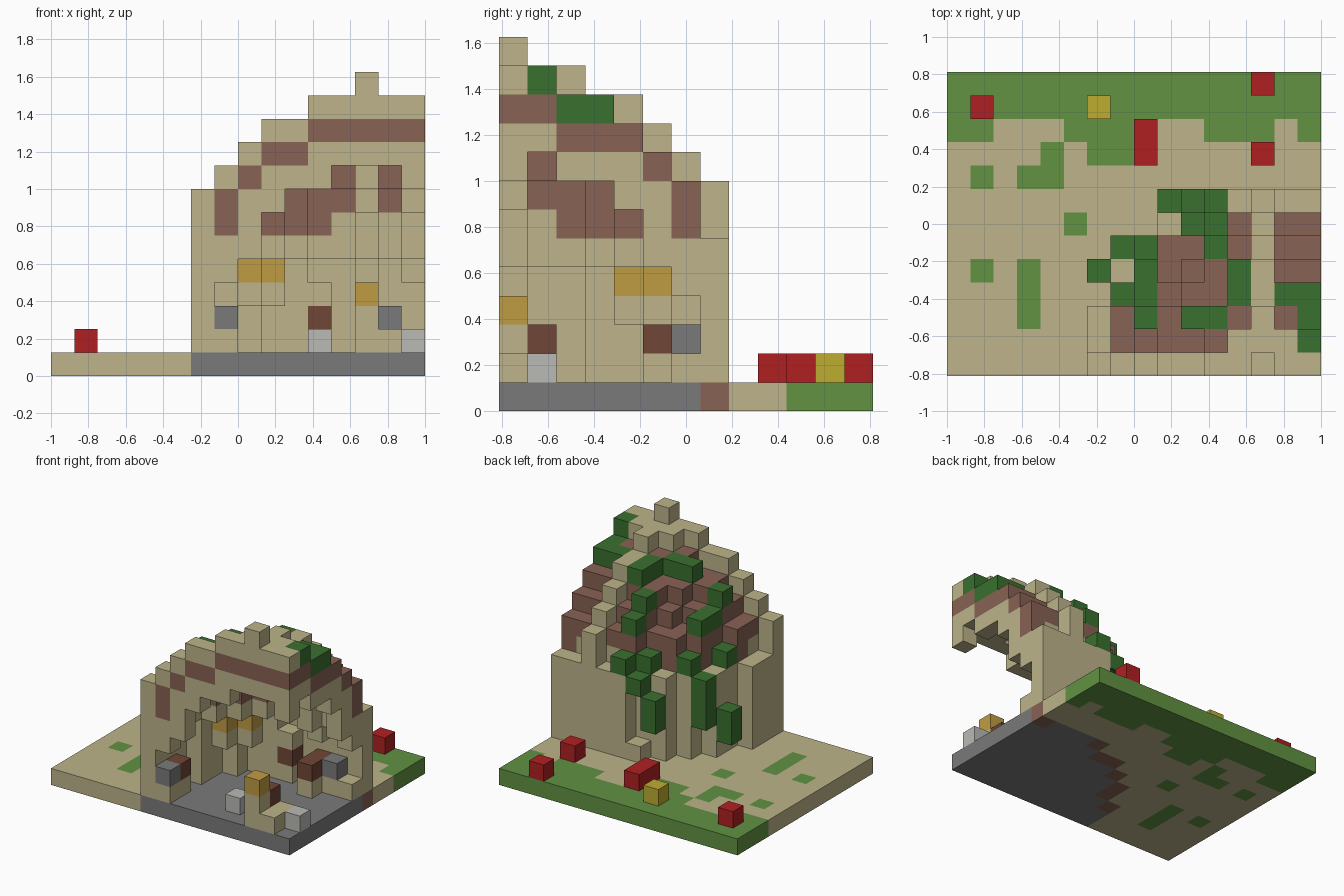
import bpy, bmesh, math
from mathutils import Vector

if "Cube" in bpy.data.objects:
    bpy.data.objects.remove(bpy.data.objects["Cube"], do_unlink=True)

S = 0.125                    # block size
NX, NY = 16, 13              # footprint in blocks
CX = 13                      # dome axis column (on row zero)


def linear(c):
    c /= 255
    return c / 12.92 if c <= 0.04 else ((c + 0.055) / 1.055) ** 2.4


PALETTE = {
    "sandstone": (189, 180, 138), "clay_brown": (136, 98, 84),
    "floor_gray": (122, 122, 122), "grass_green": (98, 146, 66),
    "ivy_green": (57, 112, 46), "flower_red": (176, 32, 34),
    "flower_yellow": (190, 172, 48), "lamp_orange": (192, 156, 68),
    "dark_wood": (112, 70, 54), "pale_stone": (186, 186, 182),
}
MATS = {}
for name, rgb in PALETTE.items():
    col = tuple(linear(c) for c in rgb) + (1,)
    mat = bpy.data.materials.new(name)
    mat.use_nodes = True
    mat.diffuse_color = col
    mat.node_tree.nodes["Principled BSDF"].inputs["Base Color"].default_value = col
    MATS[name] = mat

parts = {}                   # part name -> {cell: colour}
taken = {}                   # every filled cell -> part name


def put(part, colour, i, j, ks):
    for k in ([ks] if isinstance(ks, int) else ks):
        old = taken.get((i, j, k))
        if old:
            parts[old].pop((i, j, k))
        taken[i, j, k] = part
        parts.setdefault(part, {})[i, j, k] = colour


def radius(i, j):
    return math.hypot(i - CX, j)


# Ground slab: meadow, grass patches, paved floor and brown footing
GRASS = {10: "GG...GGGG..GGG.G", 9: "....G.GG", 8: ".G.GG",
         6: ".....G", 4: ".G.G", 3: "...G", 2: "...G"}
for i in range(NX):
    for j in range(NY):
        r = round(radius(i, j))
        row = GRASS.get(j, "").ljust(NX, ".")
        colour = "grass_green" if j > 10 or row[i] == "G" else "sandstone"
        if r < 7 or (r == 7 and j < 2):
            colour = "floor_gray"
        elif r == 7:
            colour = "clay_brown" if i < 12 or i == 15 else "floor_gray"
        put("ground", colour, i, j, 0)

# Ruined dome: brown shell, with an outer and an inner layer left on the ribs
SHELL = [10, 10, 10, 9, 9, 8, 7]
INNER_LOW = [9, 9, 9, 8, 7, 5, 4]
for i in range(NX):
    for j in range(NY):
        d = radius(i, j)
        r = round(d)
        rib = j == 0 or i == CX
        if r == 7:
            put("wall", "sandstone", i, j, range(1, 8 if rib else 6))
        if r > 6:
            continue
        low = 6 if r == 6 else SHELL[r]
        put("dome_shell", "clay_brown", i, j, range(low, SHELL[r] + 1))
        if r == 6:
            put("ring_ledge", "sandstone", i, j, 5)
        if rib or d < 1.5:
            put("outer_ribs", "sandstone", i, j, SHELL[r] + 1)
        if rib or i == NX - 1:
            bottom = INNER_LOW[r]
            if d == 2 and j == 0 or r == 4 and d < 3.8:
                bottom = 8
            put("inner_ribs", "sandstone", i, j, range(bottom, low))
put("outer_ribs", "sandstone", CX, 0, 12)
for i, j in ((12, 6), (14, 6), (7, 1)):
    put("ring_ledge", "sandstone", i, j, 6)

# Ivy growing over the shell, one block above whatever it covers
IVY = {7: [11], 6: [10, 11], 5: [8, 11], 4: [8, 12], 3: [7, 8, 12, 14, 15],
       2: [8, 10, 11, 15], 1: [15]}
for j, cols in IVY.items():
    for i in cols:
        r = round(radius(i, j))
        put("ivy", "ivy_green", i, j, 6 if r > 6 else SHELL[r] + 1)
# Ivy hanging down outside the wall
for i, j, ks in ((10, 7, 5), (9, 7, (3, 4)), (7, 5, (3, 4, 5)), (6, 4, (2, 3))):
    put("hanging_ivy", "ivy_green", i, j, ks)

# Flowers on the grass
for i, j in ((1, 11), (13, 12), (13, 9), (8, 9), (8, 10)):
    put("red_flowers", "flower_red", i, j, 1)
put("yellow_flower", "flower_yellow", 6, 11, 1)

# Low sills and benches
for i, j in ((7, 0), (7, 1), (14, 6), (15, 6), (13, 6), (13, 5), (11, 6),
             (10, 7), (13, 1), (13, 0), (14, 0), (14, 1)):
    put("benches", "sandstone", i, j, 1)
put("benches", "sandstone", 13, 0, 2)

# Furnishings
for i, j in ((7, 0), (14, 6)):
    put("stone_pots", "floor_gray", i, j, 2)
for i, j in ((7, 1), (11, 6), (13, 5), (13, 6), (13, 1)):
    put("wooden_boxes", "dark_wood", i, j, 2)
for i, j in ((11, 1), (15, 1)):
    put("pale_blocks", "pale_stone", i, j, 1)
for i, j in ((8, 4), (9, 5)):
    put("lamps", "lamp_orange", i, j, 4)
    put("lamp_brackets", "sandstone", i, j, 3)
put("lamps", "lamp_orange", 13, 0, 3)
put("lamp_brackets", "sandstone", 11, 6, 3)


# Turn each part into a mesh made of its exposed block faces
def build(name, cells):
    bm = bmesh.new()
    verts = {}
    used = sorted(set(cells.values()))
    for cell, colour in cells.items():
        for axis in range(3):
            for side in (0, 1):
                near = list(cell)
                near[axis] += 2 * side - 1
                if tuple(near) in taken:
                    continue
                u, v = (axis + 1) % 3, (axis + 2) % 3
                loop = []
                for a, b in ((0, 0), (1, 0), (1, 1), (0, 1)):
                    p = list(cell)
                    p[axis] += side
                    p[u] += a
                    p[v] += b
                    p = tuple(p)
                    if p not in verts:
                        verts[p] = bm.verts.new(
                            Vector((p[0] - NX / 2, p[1] - NY / 2, p[2])) * S)
                    loop.append(verts[p])
                face = bm.faces.new(loop if side else loop[::-1])
                face.material_index = used.index(colour)
    mesh = bpy.data.meshes.new(name)
    bm.to_mesh(mesh)
    bm.free()
    for colour in used:
        mesh.materials.append(MATS[colour])
    bpy.context.collection.objects.link(bpy.data.objects.new(name, mesh))


for part, cells in parts.items():
    if cells:
        build(part, cells)
